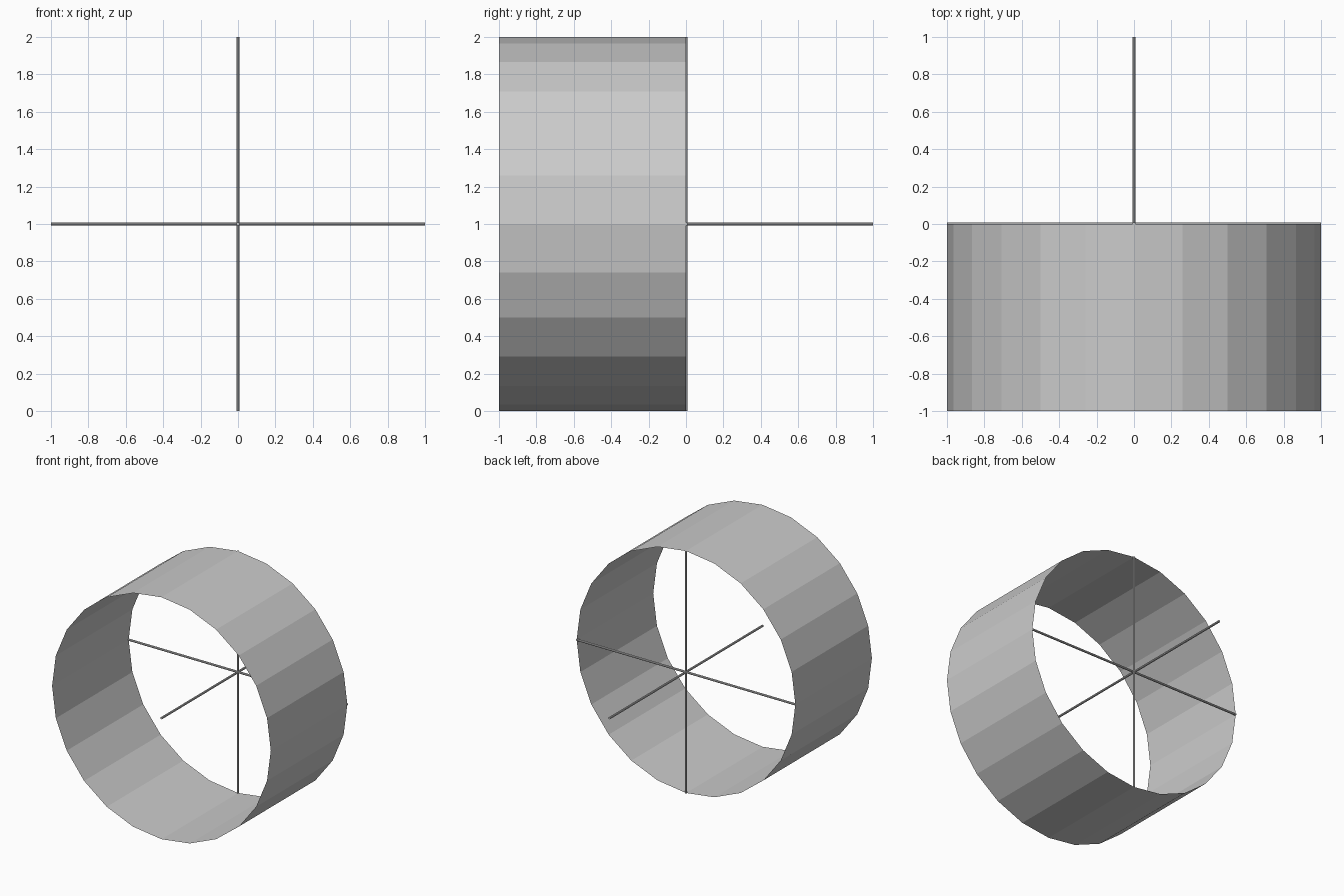
import bpy
from math import pi

if "Cube" in bpy.data.objects:
    bpy.data.objects.remove(bpy.data.objects["Cube"])

CENTRE_Z = 1.0
ROD_RADIUS = 0.009


def cylinder(name, sides, radius, length, location, rotation, ends):
    bpy.ops.mesh.primitive_cylinder_add(
        vertices=sides, radius=radius, depth=length,
        location=location, rotation=rotation, end_fill_type=ends)
    obj = bpy.context.object
    obj.name = name
    return obj


# Open, thin-walled 24-sided drum in front of the crossing rods
cylinder("drum_shell", 24, 1.0, 1.0, (0, -0.5, CENTRE_Z), (pi / 2, 0, 0), 'NOTHING')

# Three thin rods crossing at the centre, one along each axis
for name, rotation in (("cross_rod", (0, pi / 2, 0)),
                       ("axle_rod", (pi / 2, 0, 0)),
                       ("upright_rod", (0, 0, 0))):
    cylinder(name, 8, ROD_RADIUS, 2.0, (0, 0, CENTRE_Z), rotation, 'NGON')
